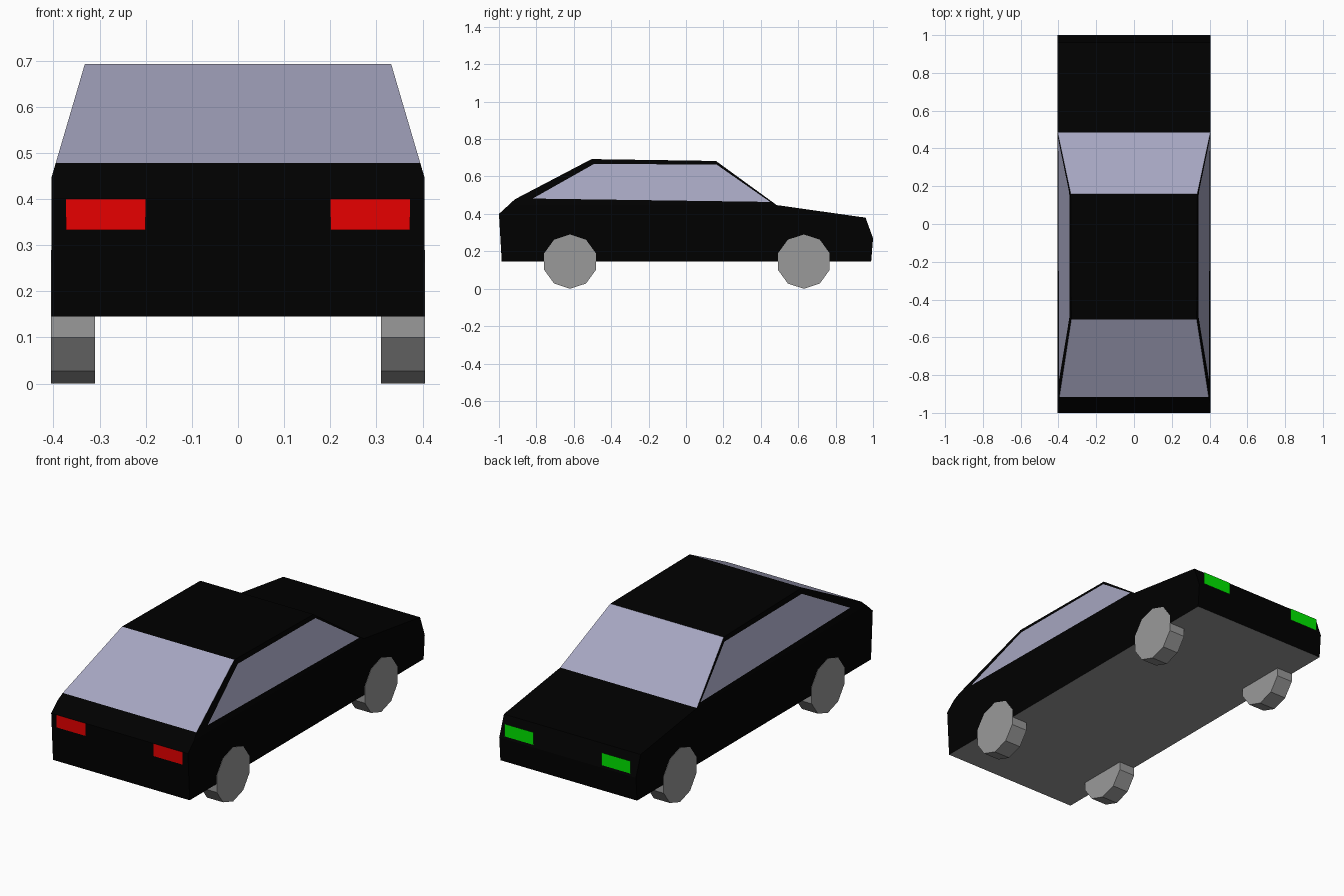
import bpy, bmesh, math
from mathutils import Vector, Matrix

if "Cube" in bpy.data.objects:
    bpy.data.objects.remove(bpy.data.objects["Cube"])


def material(name, color):
    m = bpy.data.materials.new(name)
    m.diffuse_color = (*color, 1)
    m.use_nodes = True
    m.node_tree.nodes["Principled BSDF"].inputs["Base Color"].default_value = m.diffuse_color
    return m


BLACK = material("black_paint", (0, 0, 0))
GREY = material("grey", (0.32, 0.32, 0.32))
GLASS = material("tinted_glass", (0.38, 0.38, 0.53))
RED = material("red_light", (1, 0, 0))
GREEN = material("green_light", (0, 1, 0))


def finish(bm, name, *mats):
    mesh = bpy.data.meshes.new(name)
    bm.to_mesh(mesh)
    bm.free()
    for m in mats:
        mesh.materials.append(m)
    obj = bpy.data.objects.new(name, mesh)
    bpy.context.collection.objects.link(obj)
    return obj


def quad(name, corners, mat):
    bm = bmesh.new()
    bm.faces.new([bm.verts.new(c) for c in corners])
    return finish(bm, name, mat)


# Body: side profile (y, z) extruded across, sides of the cabin sliced inward
HALF = 0.404
BELT, ROOF, ROOF_HALF = 0.448, 0.693, 0.332
PROFILE = [(-0.985, 0.145), (-1.0, 0.40), (-0.915, 0.478), (-0.505, 0.693),
           (0.16, 0.683), (0.485, 0.447), (0.96, 0.38), (1.0, 0.27), (0.99, 0.145)]
bm = bmesh.new()
side = bm.faces.new([bm.verts.new((-HALF, y, z)) for y, z in PROFILE])
ext = bmesh.ops.extrude_face_region(bm, geom=[side])
bmesh.ops.translate(bm, vec=(2 * HALF, 0, 0),
                    verts=[g for g in ext["geom"] if isinstance(g, bmesh.types.BMVert)])
for s in (-1, 1):
    cut = bmesh.ops.bisect_plane(
        bm, geom=bm.verts[:] + bm.edges[:] + bm.faces[:], plane_co=(s * HALF, 0, BELT),
        plane_no=Vector((s * (ROOF - BELT), 0, HALF - ROOF_HALF)).normalized(), clear_outer=True)
    bmesh.ops.holes_fill(bm, edges=[e for e in bm.edges if e.is_boundary], sides=0)
bmesh.ops.recalc_face_normals(bm, faces=bm.faces)
bm.normal_update()
for f in bm.faces:
    n, z = f.normal, f.calc_center_median().z
    if n.z < -0.9:
        f.material_index = 1      # underside
    elif z > 0.5 and abs(n.x) < 0.1 and n.z < 0.95:
        f.material_index = 2      # windscreen and rear window
finish(bm, "body", BLACK, GREY, GLASS)

# Side windows lying on the sloped cabin sides
WINDOW = [(-0.82, 0.482), (0.45, 0.464), (0.165, 0.663), (-0.49, 0.668)]
for s, label in ((1, "right"), (-1, "left")):
    pts = []
    for y, z in WINDOW:
        x = HALF - (z - BELT) / (ROOF - BELT) * (HALF - ROOF_HALF) + 0.002
        pts.append((s * x, y, z))
    quad(label + "_side_window", pts[::s], GLASS)

# Tail lights (-y end) and headlights (+y end), flat upright plates
for s, label in ((1, "right"), (-1, "left")):
    for name, y, z0, z1, mat in (("tail_light", -1.001, 0.333, 0.40, RED),
                                 ("headlight", 1.001, 0.285, 0.352, GREEN)):
        pts = [(s * 0.20, y, z0), (s * 0.373, y, z0), (s * 0.373, y, z1), (s * 0.20, y, z1)]
        quad(f"{label}_{name}", pts[::s if y < 0 else -s], mat)

# Ten-sided wheels, a corner pointing straight up
R, WIDTH = 0.145, 0.095
for s, label in ((1, "right"), (-1, "left")):
    for end, y in (("rear", -0.62), ("front", 0.63)):
        bm = bmesh.new()
        bmesh.ops.create_cone(bm, cap_ends=True, segments=10, radius1=R, radius2=R, depth=WIDTH)
        top = max(bm.verts, key=lambda v: v.co.x).co
        turn = Matrix.Rotation(-math.atan2(top.y, top.x), 4, 'Z')
        bmesh.ops.transform(bm, verts=bm.verts, matrix=Matrix.Translation(
            (s * (0.4055 - WIDTH / 2), y, R)) @ Matrix.Rotation(-math.pi / 2, 4, 'Y') @ turn)
        finish(bm, f"{end}_{label}_wheel", GREY)
